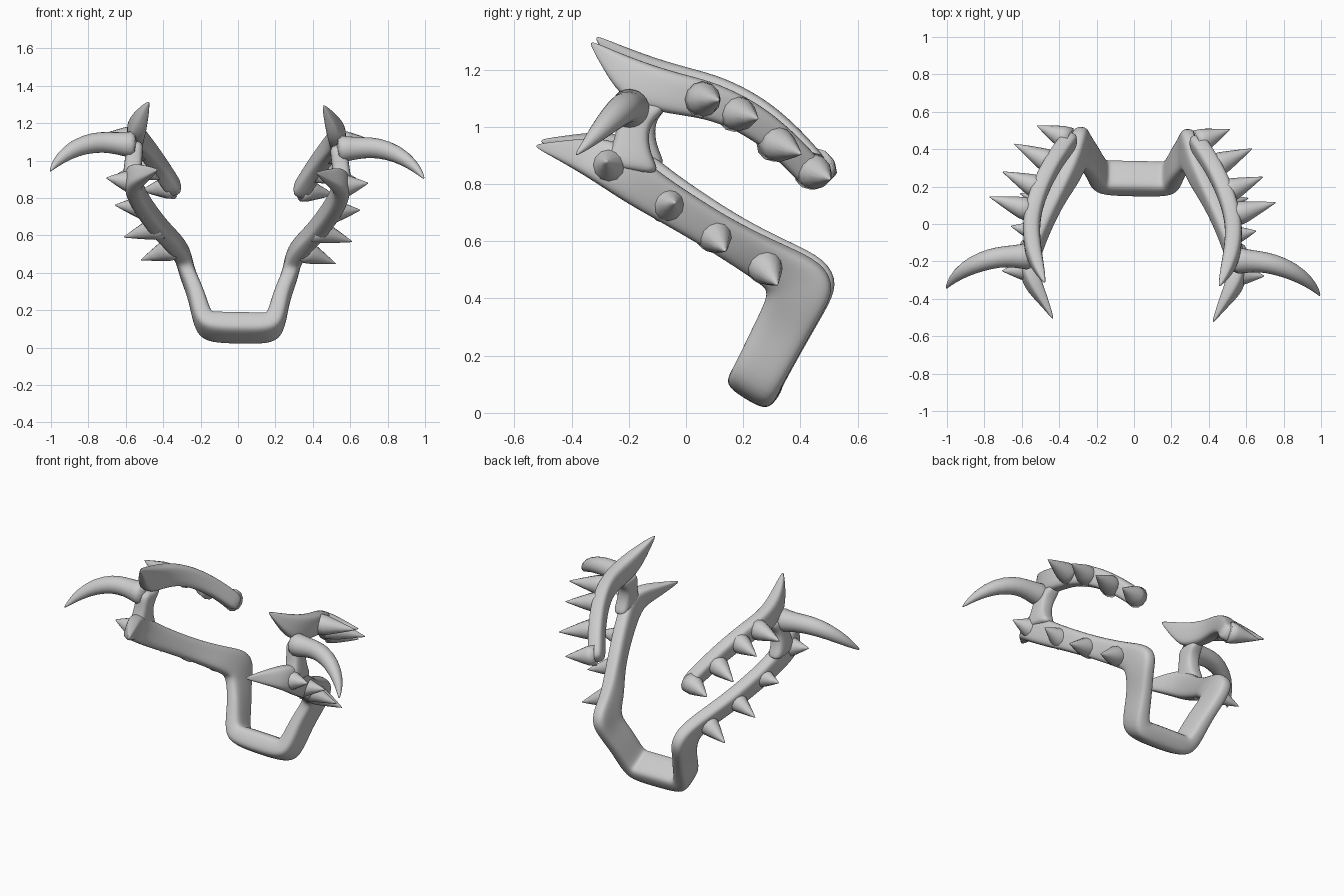
import bpy, bmesh, math
from mathutils import Vector, Matrix

# The frame is very slightly skewed from left to right
SKEW = Matrix(((1, 0, -.015, .009), (-.02, 1, 0, 0), (-.02, 0, 1, .003), (0, 0, 0, 1)))


def make(name, rings, levels):
    """Skin a list of point rings into a smooth closed tube."""
    bm = bmesh.new()
    vs = [[bm.verts.new(SKEW @ p) for p in r] for r in rings]
    n = len(vs[0])
    for a, b in zip(vs, vs[1:]):
        for i in range(n):
            bm.faces.new((a[i], a[(i + 1) % n], b[(i + 1) % n], b[i]))
    bm.faces.new(vs[0][::-1])
    bm.faces.new(vs[-1])
    bmesh.ops.recalc_face_normals(bm, faces=bm.faces)
    me = bpy.data.meshes.new(name)
    bm.to_mesh(me)
    bm.free()
    me.polygons.foreach_set("use_smooth", [True] * len(me.polygons))
    ob = bpy.data.objects.new(name, me)
    bpy.context.collection.objects.link(ob)
    if levels:
        m = ob.modifiers.new("round", 'SUBSURF')
        m.levels = m.render_levels = levels
    return ob


def tangent(c, i):
    t = Vector()
    if i > 0:
        t += (c[i] - c[i - 1]).normalized()
    if i < len(c) - 1:
        t += (c[i + 1] - c[i]).normalized()
    return t.normalized()


# rounded rectangle section: (along width, along thickness)
SECTION = [(1, .45), (.82, 1), (0, 1.05), (-.82, 1), (-1, .45),
           (-1, -.45), (-.82, -1), (0, -1.05), (.82, -1), (1, -.45)]


def strip(name, nodes):
    """Nodes: x, edge A (y, z), edge B (y, z), thickness."""
    a = [Vector((n[0], n[1], n[2])) for n in nodes]
    b = [Vector((n[0], n[3], n[4])) for n in nodes]
    c = [(p + q) / 2 for p, q in zip(a, b)]
    rings = []
    for i, n in enumerate(nodes):
        w = (a[i] - b[i]) / 2
        nrm = tangent(c, i).cross(w).normalized() * n[5] / 2
        rings.append([c[i] + w * u * 1.03 + nrm * v * 1.05 for u, v in SECTION])
    return make(name, rings, 2)


def tube(name, pts, levels=0, sides=12):
    """Points: x, y, z, radius."""
    c = [Vector(p[:3]) for p in pts]
    rings = []
    for i, p in enumerate(pts):
        q = tangent(c, i).to_track_quat('Z', 'Y')
        rings.append([c[i] + q @ Vector((math.cos(k * math.tau / sides) * p[3],
                                         math.sin(k * math.tau / sides) * p[3], 0))
                      for k in range(sides)])
    return make(name, rings, levels)


def flip(nodes, s):
    return [(n[0] * s,) + tuple(n[1:]) for n in nodes]


# Chin bar, leg, lower rail and forward prong as one continuous band
lower = [(.14, .32, .055, .165, .15, .12),
         (.195, .325, .075, .175, .165, .115),
         (.225, .41, .23, .245, .31, .08),
         (.27, .48, .35, .29, .40, .08),
         (.285, .525, .44, .29, .435, .085),
         (.30, .485, .525, .27, .455, .085),
         (.335, .36, .58, .20, .505, .085),
         (.41, .20, .66, .10, .57, .085),
         (.48, .05, .755, -.04, .655, .085),
         (.54, -.09, .85, -.20, .745, .085),
         (.565, -.20, .95, -.31, .82, .09),
         (.53, -.30, .967, -.37, .855, .08),
         (.475, -.41, .957, -.44, .893, .045),
         (.425, -.52, .945, -.52, .935, .008)]
left = flip(lower, -1)
left.reverse()
mid = (0, .32, .055, .165, .15, .12)
strip("lower_frame", left + [mid] + lower)

# Upper rail tapering into the raised front prong
upper = [(.465, -.325, 1.308, -.328, 1.298, .008),
         (.497, -.24, 1.272, -.272, 1.20, .055),
         (.532, -.12, 1.225, -.20, 1.09, .085),
         (.545, 0, 1.19, -.05, 1.055, .085),
         (.525, .12, 1.16, .08, 1.04, .085),
         (.475, .26, 1.09, .20, .99, .085),
         (.415, .37, 1.0, .305, .915, .085),
         (.36, .455, .91, .375, .84, .085),
         (.325, .50, .855, .43, .785, .08)]

# Vertical strut joining the two rails, flared at both ends
strut = [(.562, -.07, .83, -.29, .87, .09),
         (.562, -.11, .90, -.26, .91, .09),
         (.555, -.125, .97, -.235, .97, .085),
         (.548, -.11, 1.03, -.225, 1.04, .085),
         (.54, -.03, 1.09, -.215, 1.10, .08)]

# Large side horn
horn = [(.53, -.185, 1.07, .085), (.60, -.185, 1.072, .066), (.68, -.187, 1.08, .058),
        (.76, -.20, 1.08, .057), (.86, -.237, 1.05, .049), (.94, -.29, .995, .034),
        (.985, -.34, .943, .015), (1.0, -.366, .918, .003)]

# Spikes: base centre, tip
spikes = [((.55, -.255, .87), (.70, -.265, .89)),
          ((.49, -.06, .735), (.655, -.025, .745)),
          ((.41, .10, .635), (.61, .15, .575)),
          ((.34, .275, .525), (.52, .33, .455)),
          ((.54, .06, 1.105), (.765, .13, 1.105)),
          ((.495, .18, 1.055), (.695, .265, 1.04)),
          ((.43, .315, .95), (.635, .415, .915)),
          ((.345, .445, .85), (.515, .515, .825))]

for s, side in ((1, "right"), (-1, "left")):
    strip("upper_rail_" + side, flip(upper, s))
    strip("strut_" + side, flip(strut, s))
    tube("side_horn_" + side, flip(horn, s), 1)
    for i, (a, b) in enumerate(spikes):
        a, b = Vector(a), Vector(b)
        prof = [(0, .066), (.25, .058), (.4, .048), (.7, .026), (.93, .008), (1, .002)]
        pts = [tuple(a.lerp(b, t)) + (r,) for t, r in prof]
        tube("spike_%s_%d" % (side, i + 1), flip(pts, s))
